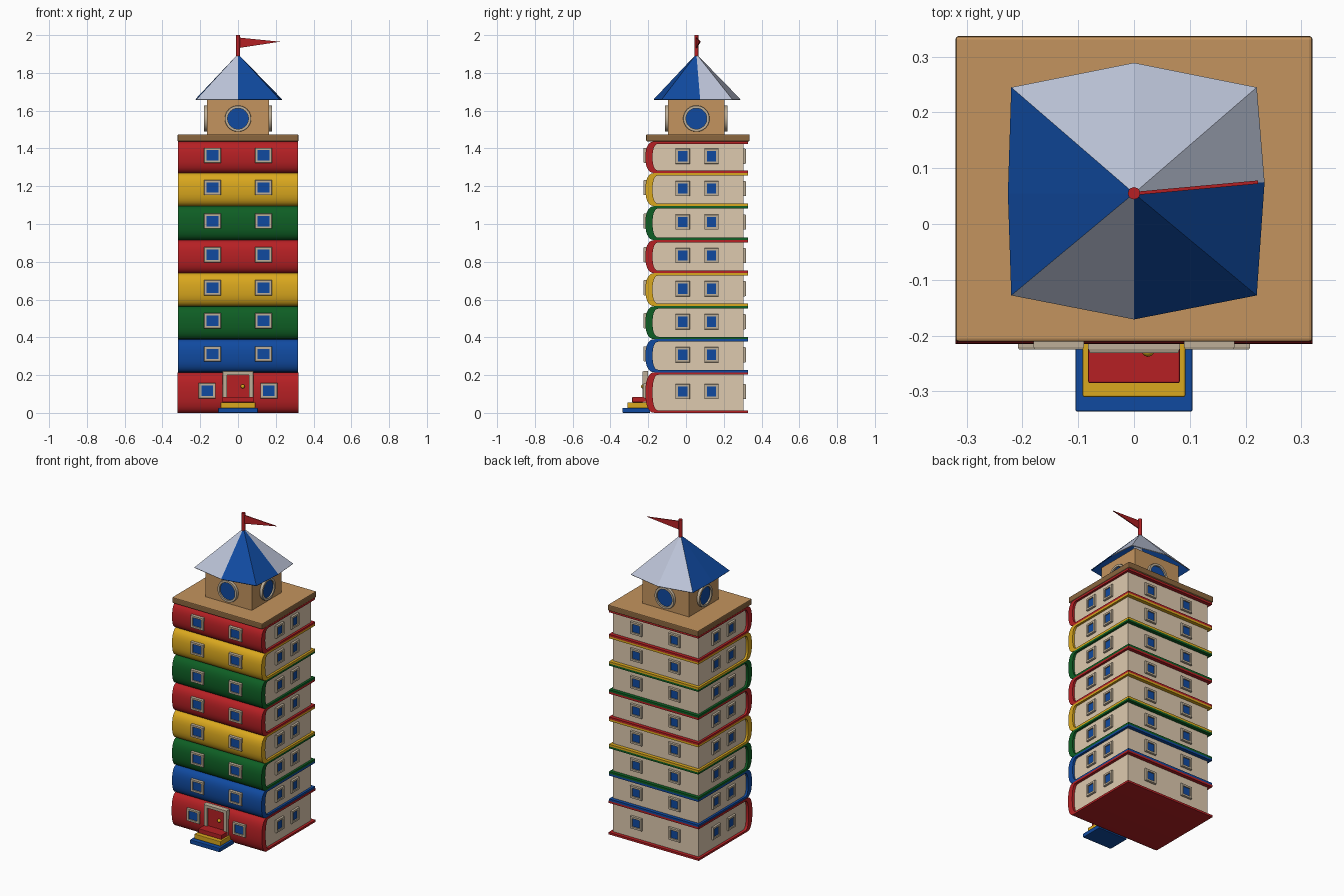
import bpy, bmesh
from math import sin, cos, pi, radians
from mathutils import Matrix, Vector

cube = bpy.data.objects.get("Cube")
if cube:
    bpy.data.objects.remove(cube, do_unlink=True)


def material(name, rgb):
    lin = [((c / 255 + 0.055) / 1.055) ** 2.4 for c in rgb]
    m = bpy.data.materials.new(name)
    m.use_nodes = True
    m.diffuse_color = (*lin, 1)
    m.node_tree.nodes["Principled BSDF"].inputs["Base Color"].default_value = (*lin, 1)
    return m


RED = material("red", (182, 32, 36))
YELLOW = material("yellow", (218, 168, 30))
GREEN = material("green", (14, 94, 36))
BLUE = material("blue", (16, 74, 160))
PAPER = material("paper", (222, 202, 175))
FRAME = material("stone_frame", (190, 175, 152))
TAN = material("tan_board", (196, 148, 94))
EDGE = material("board_edge", (138, 102, 62))
SILVER = material("pale_grey", (188, 196, 216))


def finish(bm, name, mats, smooth=False, bevel=0):
    bmesh.ops.recalc_face_normals(bm, faces=bm.faces)
    me = bpy.data.meshes.new(name)
    bm.to_mesh(me)
    bm.free()
    ob = bpy.data.objects.new(name, me)
    bpy.context.collection.objects.link(ob)
    for m in mats:
        me.materials.append(m)
    if bevel:
        mod = ob.modifiers.new("bevel", "BEVEL")
        mod.width, mod.segments = bevel, 2
    if smooth:
        bpy.ops.object.select_all(action="DESELECT")
        ob.select_set(True)
        bpy.context.view_layer.objects.active = ob
        bpy.ops.object.shade_smooth_by_angle(angle=radians(40))
    return ob


def box(name, mat, x, y, z, bevel=0):
    """Box from (low, high) pairs."""
    bm = bmesh.new()
    bmesh.ops.create_cube(bm, size=1)
    for v in bm.verts:
        v.co = [r[0] if c < 0 else r[1] for c, r in zip(v.co, (x, y, z))]
    return finish(bm, name, [mat], bevel=bevel)


def extrude_x(name, mat, outline, half):
    """Extrude a (y, z) outline across x."""
    bm = bmesh.new()
    face = bm.faces.new([bm.verts.new((-half, y, z)) for y, z in outline])
    res = bmesh.ops.extrude_face_region(bm, geom=[face])
    for v in res["geom"]:
        if isinstance(v, bmesh.types.BMVert):
            v.co.x = half
    return finish(bm, name, [mat], smooth=True)


def framed(name, centre, turn, outer, inner, depth, panel=BLUE, sides=4):
    """Raised frame around a recessed panel; turn 0 faces the front."""
    def ring(size, d):
        pts = []
        for i in range(sides):
            a = 2 * pi * (i + 0.5) / sides
            k = 1 / cos(pi / 4) if sides == 4 else 1
            pts.append(bm.verts.new((k * size[0] * cos(a), -d, k * size[1] * sin(a))))
        return pts
    bm = bmesh.new()
    mid = [(o * 0.88 + i * 0.12) for o, i in zip(outer, inner)]
    rings = [ring(outer, -0.012), ring(outer, depth * 0.6), ring(mid, depth),
             ring(inner, depth), ring(inner, depth * 0.4)]
    for a, b in zip(rings, rings[1:]):
        for i in range(sides):
            j = (i + 1) % sides
            bm.faces.new((a[i], a[j], b[j], b[i]))
    bm.faces.new(rings[-1]).material_index = 1
    bm.transform(Matrix.Translation(centre) @ Matrix.Rotation(radians(turn), 4, "Z"))
    return finish(bm, name, [FRAME, panel], smooth=sides > 4)


def spine(y, bulge, z0, z1, steps=14):
    """Rounded spine curve from the top to the bottom of a book."""
    pts = []
    for i in range(steps + 1):
        a = pi / 2 - pi * i / steps
        s = sin(a)
        pts.append((y - bulge * max(cos(a), 0) ** 0.8,
                    (z0 + z1) / 2 + (z1 - z0) / 2 * (abs(s) ** 0.85) * (1 if s > 0 else -1)))
    return pts


# Stacked books with windows on all four sides
levels = [0, 0.215, 0.39, 0.565, 0.74, 0.915, 1.095, 1.27, 1.437]
colours = [RED, BLUE, GREEN, YELLOW, RED, GREEN, YELLOW, RED]
T = 0.013
for n, (z0, z1, col) in enumerate(zip(levels, levels[1:], colours)):
    outer = spine(-0.165, 0.05, z0, z1)
    inner = spine(-0.145, 0.032, z0 + T, z1 - T)
    cover = [(0.328, z1)] + outer + [(0.328, z0), (0.328, z0 + T)] + inner[::-1] + [(0.328, z1 - T)]
    extrude_x(f"book_cover_{n}", col, cover, 0.32 if n == 0 else 0.317)
    pages = [(0.305, z1 - T)] + inner + [(0.305, z0 + T)]
    extrude_x(f"book_pages_{n}", PAPER, pages, 0.303)
    zc = (z0 + z1) / 2 + 0.005
    fx = 0.163 if n == 0 else 0.135
    for s in (-1, 1):
        framed(f"front_window_{n}", (s * fx, -0.213, zc + 0.005), 0, (0.045, 0.04), (0.031, 0.027), 0.012)
        framed(f"back_window_{n}", (s * 0.135, 0.305, zc), 180, (0.04, 0.04), (0.026, 0.026), 0.012)
        for y in (-0.018, 0.135):
            framed(f"side_window_{n}", (s * 0.303, y, zc), s * 90, (0.038, 0.04), (0.025, 0.027), 0.012)

# Entrance steps, door and knob
for name, col, w, y, z0, z1 in (("bottom_step", BLUE, 0.105, -0.336, 0, 0.026),
                                ("middle_step", YELLOW, 0.092, -0.31, 0.026, 0.056),
                                ("top_step", RED, 0.082, -0.285, 0.056, 0.084)):
    box(name, col, (-w, w), (y, -0.19), (z0, z1), 0.003)
framed("door", (0, -0.213, 0.137), 0, (0.082, 0.084), (0.058, 0.064), 0.018, RED)
bm = bmesh.new()
bmesh.ops.create_uvsphere(bm, u_segments=12, v_segments=8, radius=0.011)
bm.transform(Matrix.Translation((0.025, -0.227, 0.14)))
finish(bm, "door_knob", [YELLOW], smooth=True)

# Roof terrace board with a darker rim
board = box("terrace_board", TAN, (-0.32, 0.32), (-0.211, 0.337), (1.437, 1.475), 0.006)
board.data.materials.append(EDGE)
for p in board.data.polygons:
    p.material_index = 1 if abs(p.normal.z) < 0.5 else 0

# Cabin with a round window on each wall
CY = 0.055
box("cabin", TAN, (-0.165, 0.165), (CY - 0.15, CY + 0.15), (1.47, 1.68))
for turn in (0, 90, 180, 270):
    out = Matrix.Rotation(radians(turn), 3, "Z") @ Vector((0, -1, 0))
    framed("round_window", (out.x * 0.165, CY + out.y * 0.15, 1.558), turn,
           (0.07, 0.07), (0.055, 0.055), 0.016, sides=28)

# Eight-sided roof, a thin shell in two colours
bm = bmesh.new()
apex = bm.verts.new((0, CY, 1.9))
rim = [(0, -0.226), (0.22, -0.183), (0.234, 0.02), (0.22, 0.19),
       (0, 0.234), (-0.22, 0.19), (-0.226, 0), (-0.22, -0.183)]
eave = [bm.verts.new((x, CY + y, 1.66)) for x, y in rim]
for i in range(8):
    f = bm.faces.new((eave[i], eave[(i + 1) % 8], apex))
    f.material_index = 1 if i in (0, 1, 5, 6) else 0
roof = finish(bm, "roof", [SILVER, BLUE])
shell = roof.modifiers.new("thickness", "SOLIDIFY")
shell.thickness, shell.offset = 0.005, -1

# Flagpole and pennant
bm = bmesh.new()
bmesh.ops.create_cone(bm, cap_ends=True, segments=12, radius1=0.011, radius2=0.011, depth=0.13)
bm.transform(Matrix.Translation((0, CY, 1.935)))
finish(bm, "flagpole", [RED], smooth=True)
bm = bmesh.new()
sides = []
for d in (-0.003, 0.003):
    sides.append([bm.verts.new(p) for p in ((0.005, CY + d, 1.987), (0.005, CY + d, 1.932),
                                            (0.222, CY + 0.02 + d, 1.965))])
    bm.faces.new(sides[-1])
for i in range(3):
    j = (i + 1) % 3
    bm.faces.new((sides[0][i], sides[0][j], sides[1][j], sides[1][i]))
finish(bm, "pennant", [RED])
